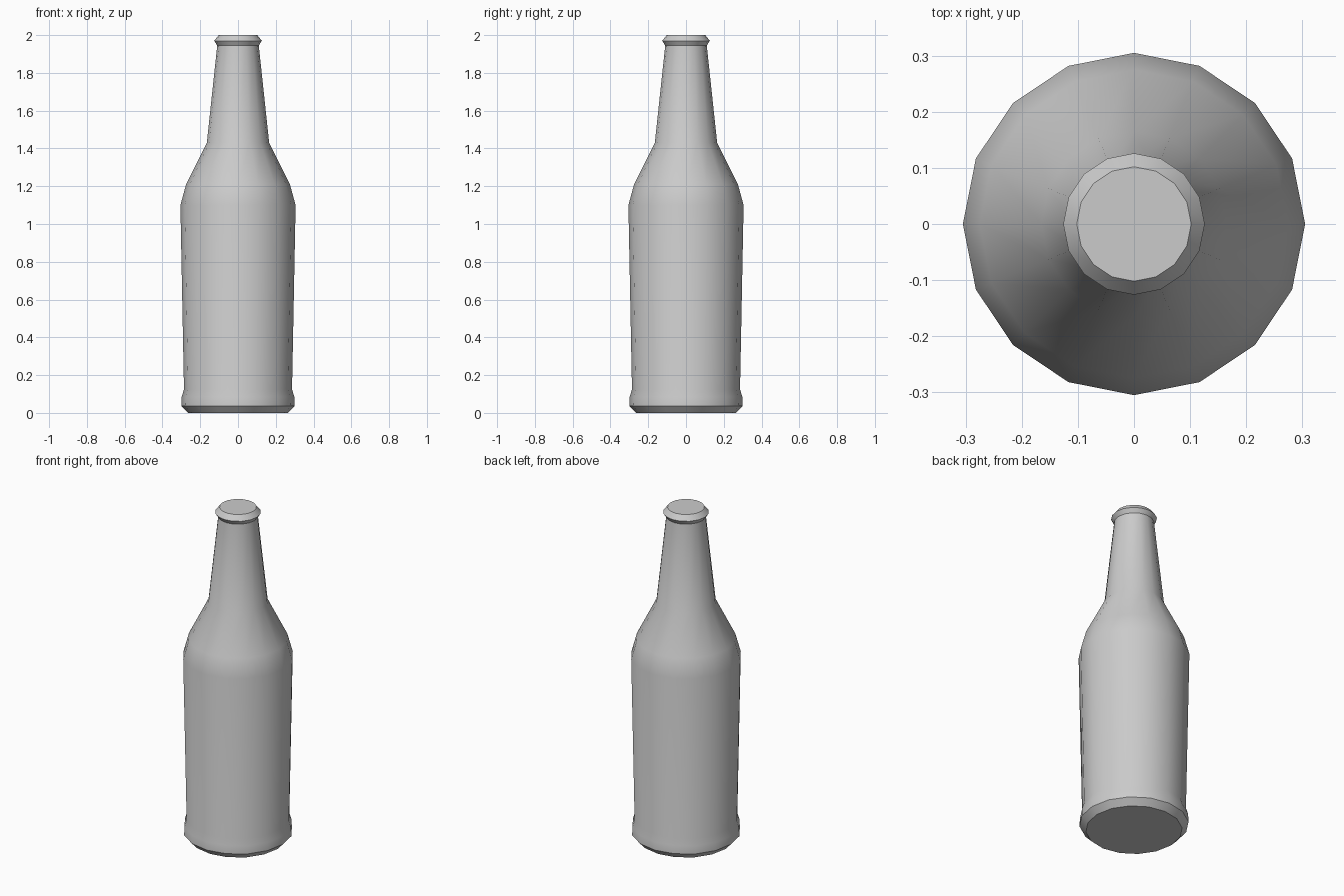
import bpy
import bmesh
import math

cube = bpy.data.objects.get("Cube")
if cube:
    bpy.data.objects.remove(cube, do_unlink=True)

SIDES = 16

# One plain grey for the whole bottle
grey = bpy.data.materials.new("plain_grey")
grey.use_nodes = True
colour = (0.6, 0.6, 0.6, 1)
grey.diffuse_color = colour
grey.node_tree.nodes["Principled BSDF"].inputs["Base Color"].default_value = colour

# Silhouette from foot to lip: (radius, height)
profile = [
    (0.265, 0), (0.30, 0.037), (0.298, 0.085), (0.286, 0.125),
    (0.305, 1.1), (0.275, 1.21), (0.165, 1.43),
    (0.11, 1.945), (0.126, 1.97), (0.102, 2.0),
]


def lathe(name, points, material):
    """Spin a profile into a closed solid with flat end caps."""
    bm = bmesh.new()
    rings = []
    for radius, z in points:
        angles = [math.tau * i / SIDES for i in range(SIDES)]
        rings.append([bm.verts.new((radius * math.cos(a), radius * math.sin(a), z))
                      for a in angles])
    for low, high in zip(rings, rings[1:]):
        for i in range(SIDES):
            j = (i + 1) % SIDES
            bm.faces.new((low[i], low[j], high[j], high[i]))
    bm.faces.new(rings[0][::-1])
    bm.faces.new(rings[-1])
    mesh = bpy.data.meshes.new(name)
    bm.to_mesh(mesh)
    bm.free()
    mesh.materials.append(material)
    obj = bpy.data.objects.new(name, mesh)
    bpy.context.collection.objects.link(obj)
    return obj


bottle = lathe("bottle", profile, grey)

# Smooth glass with crisp foot and lip edges
bpy.ops.object.select_all(action="DESELECT")
bottle.select_set(True)
bpy.context.view_layer.objects.active = bottle
bpy.ops.object.shade_smooth_by_angle(angle=math.radians(30))
